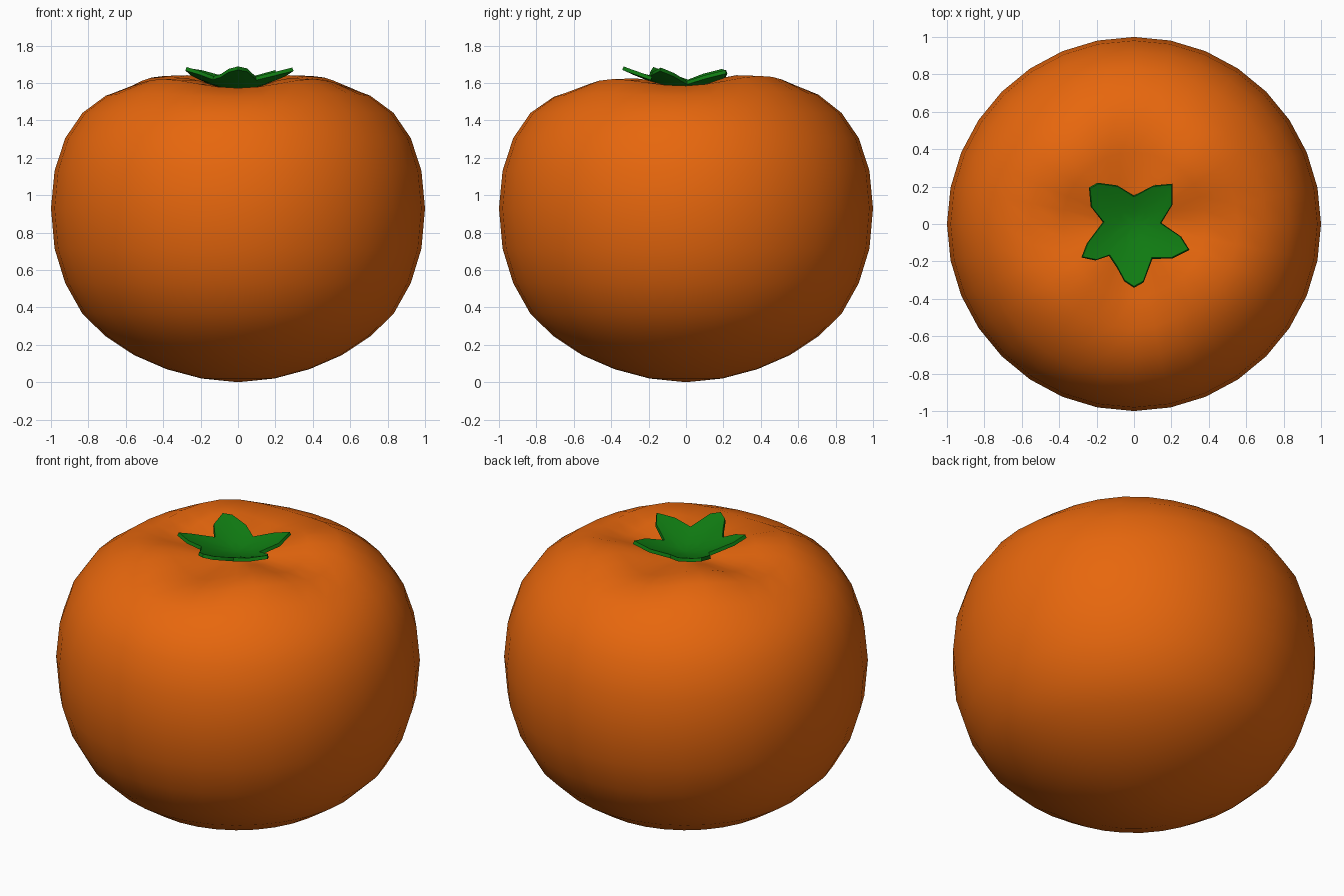
import bpy, bmesh, math

if "Cube" in bpy.data.objects:
    bpy.data.objects.remove(bpy.data.objects["Cube"])


def material(name, rgb):
    m = bpy.data.materials.new(name)
    m.diffuse_color = (*rgb, 1)
    m.use_nodes = True
    m.node_tree.nodes["Principled BSDF"].inputs["Base Color"].default_value = m.diffuse_color
    return m


def finish(bm, name, mat):
    bmesh.ops.recalc_face_normals(bm, faces=bm.faces)
    me = bpy.data.meshes.new(name)
    bm.to_mesh(me)
    bm.free()
    me.materials.append(mat)
    me.polygons.foreach_set("use_smooth", [True] * len(me.polygons))
    ob = bpy.data.objects.new(name, me)
    bpy.context.collection.objects.link(ob)
    return ob


def bridge(bm, rings):
    for a, b in zip(rings, rings[1:]):
        for i in range(len(a)):
            j = (i + 1) % len(a)
            bm.faces.new((a[i], a[j], b[j], b[i]))


def cap(bm, ring, co):
    v = bm.verts.new(co)
    for i in range(len(ring)):
        bm.faces.new((v, ring[i], ring[(i + 1) % len(ring)]))


orange = material("orange skin", (0.8, 0.135, 0.004))
green = material("leaf green", (0.005, 0.2, 0.006))

# Fruit: ring heights from bottom to top, with four soft lobes on the shoulder
SEG = 32
heights = [0.02, 0.07, 0.145, 0.245, 0.365, 0.53, 0.715, 0.93, 1.13,
           1.305, 1.44, 1.54, 1.607, 1.603, 1.575]
lobes = {11: 0.008, 12: 0.022, 13: 0.03, 14: 0.012}
tilts = {11: 0.006, 12: 0.012, 13: 0.012, 14: 0.005}
bm = bmesh.new()
rings = []
for k, h in enumerate(heights):
    r = math.sin(math.pi * (k + 1) / 16)
    ring = []
    for i in range(SEG):
        t = 2 * math.pi * i / SEG
        z = h - lobes.get(k, 0) * math.cos(4 * t) + tilts.get(k, 0) * math.sin(t)
        ring.append(bm.verts.new((r * math.cos(t), r * math.sin(t), z)))
    rings.append(ring)
bridge(bm, rings)
cap(bm, rings[0], (0, 0, 0))
cap(bm, rings[-1], (0, 0, 1.555))
finish(bm, "fruit", orange)

# Calyx: five-lobed outline seen from above, lifted towards the tips
outline = [(0.2, 0.21), (0.1, 0.2), (0, 0.145), (-0.086, 0.2), (-0.19, 0.215),
           (-0.235, 0.19), (-0.225, 0.09), (-0.16, 0.01), (-0.245, -0.1),
           (-0.275, -0.175), (-0.2, -0.19), (-0.13, -0.165), (-0.09, -0.225),
           (-0.05, -0.3), (0, -0.333), (0.05, -0.305), (0.095, -0.18),
           (0.2, -0.18), (0.29, -0.135), (0.245, -0.065), (0.14, 0.005), (0.2, 0.1)]
bm = bmesh.new()
rings = []
for f in (0.3, 0.55, 0.8, 1.0):
    rings.append([bm.verts.new((x * f, y * f,
                  1.578 + 0.1 * (math.hypot(x, y) * f / 0.31) ** 1.4))
                  for x, y in outline])
bridge(bm, rings)
cap(bm, rings[0], (0, 0, 1.578))
calyx = finish(bm, "calyx", green)
if calyx.data.polygons[0].normal.z < 0:
    calyx.data.flip_normals()
solid = calyx.modifiers.new("thickness", 'SOLIDIFY')
solid.thickness = 0.02
solid.offset = -1
bpy.context.view_layer.objects.active = calyx
calyx.select_set(True)
bpy.ops.object.modifier_apply(modifier=solid.name)
bpy.ops.object.shade_smooth_by_angle(angle=math.radians(40))
